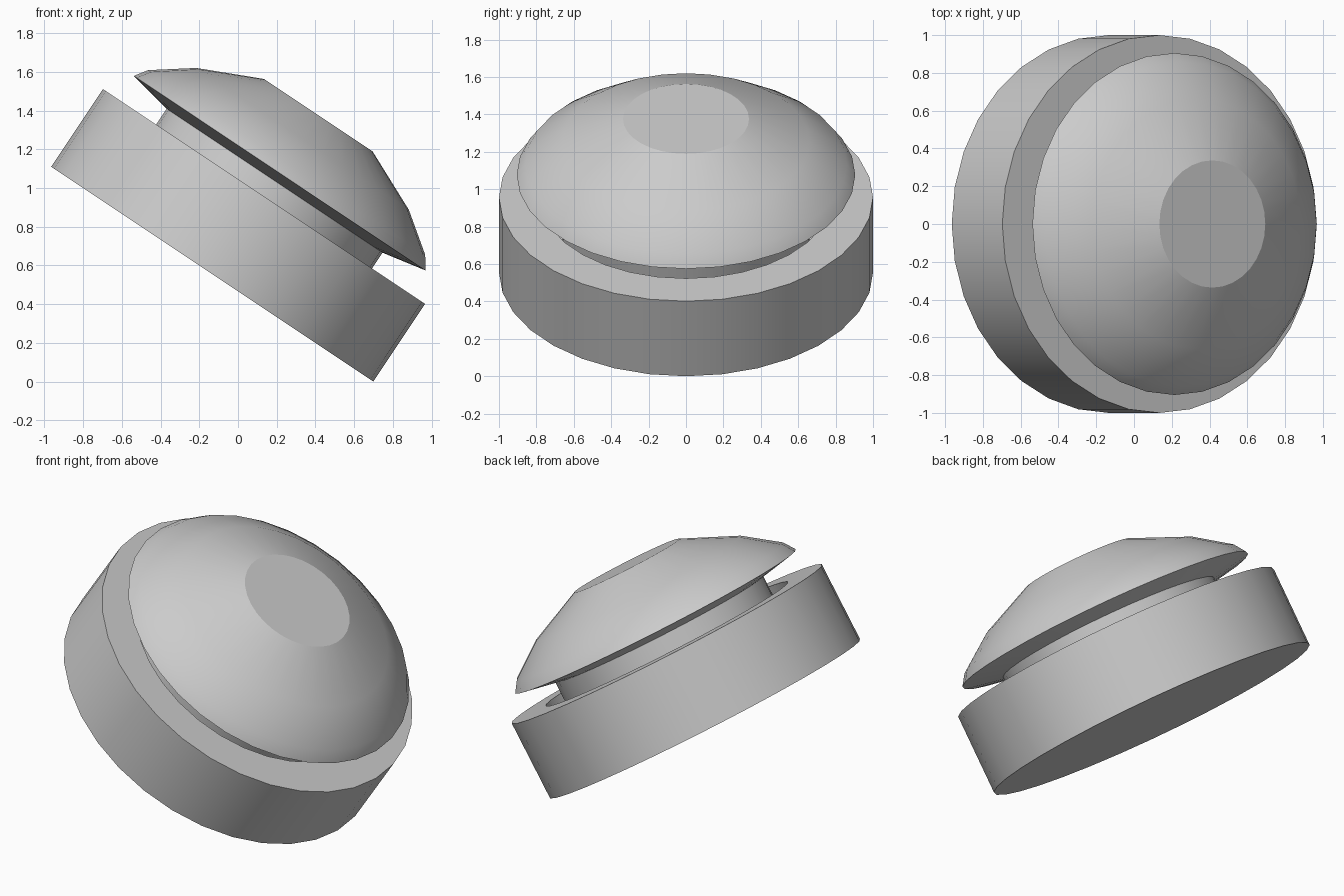
import bpy, bmesh, math
from mathutils import Matrix, Vector

if "Cube" in bpy.data.objects:
    bpy.data.objects.remove(bpy.data.objects["Cube"])

SIDES = 32
# Shared tilt: the button's axis leans towards +x
PLACE = Matrix.Translation((-0.133, 0, 0.555)) @ Matrix.Rotation(math.radians(33.7), 4, 'Y')


def lathe(name, profile):
    """Closed solid of revolution from (radius, height) points; radius 0 is a pole."""
    bm = bmesh.new()
    rings = []
    for r, h in profile:
        if r == 0:
            rings.append(None)
            continue
        rings.append([bm.verts.new((r * math.cos(2 * math.pi * i / SIDES),
                                    r * math.sin(2 * math.pi * i / SIDES), h))
                      for i in range(SIDES)])
    for a, b in zip(rings, rings[1:]):
        if a is None or b is None:
            bm.faces.new(b or a)
            continue
        for i in range(SIDES):
            j = (i + 1) % SIDES
            bm.faces.new((a[i], a[j], b[j], b[i]))
    bmesh.ops.recalc_face_normals(bm, faces=bm.faces)
    bm.transform(PLACE)
    mesh = bpy.data.meshes.new(name)
    bm.to_mesh(mesh)
    bm.free()
    obj = bpy.data.objects.new(name, mesh)
    bpy.context.collection.objects.link(obj)
    bpy.ops.object.select_all(action='DESELECT')
    obj.select_set(True)
    bpy.context.view_layer.objects.active = obj
    bpy.ops.object.shade_smooth_by_angle(angle=math.radians(20))
    return obj


# Base drum with a round recess in its top
lathe("button_base", [(0, 0), (1, 0), (1, 0.482), (0.78, 0.482), (0.78, 0.28), (0, 0.28)])

# Domed cap with flat top, sloping underside and a neck reaching into the recess
lathe("button_cap", [(0, 0.28), (0.67, 0.28), (0.67, 0.58), (0.905, 0.627),
                     (0.86, 0.693), (0.66, 0.84), (0.337, 0.987), (0, 0.987)])
